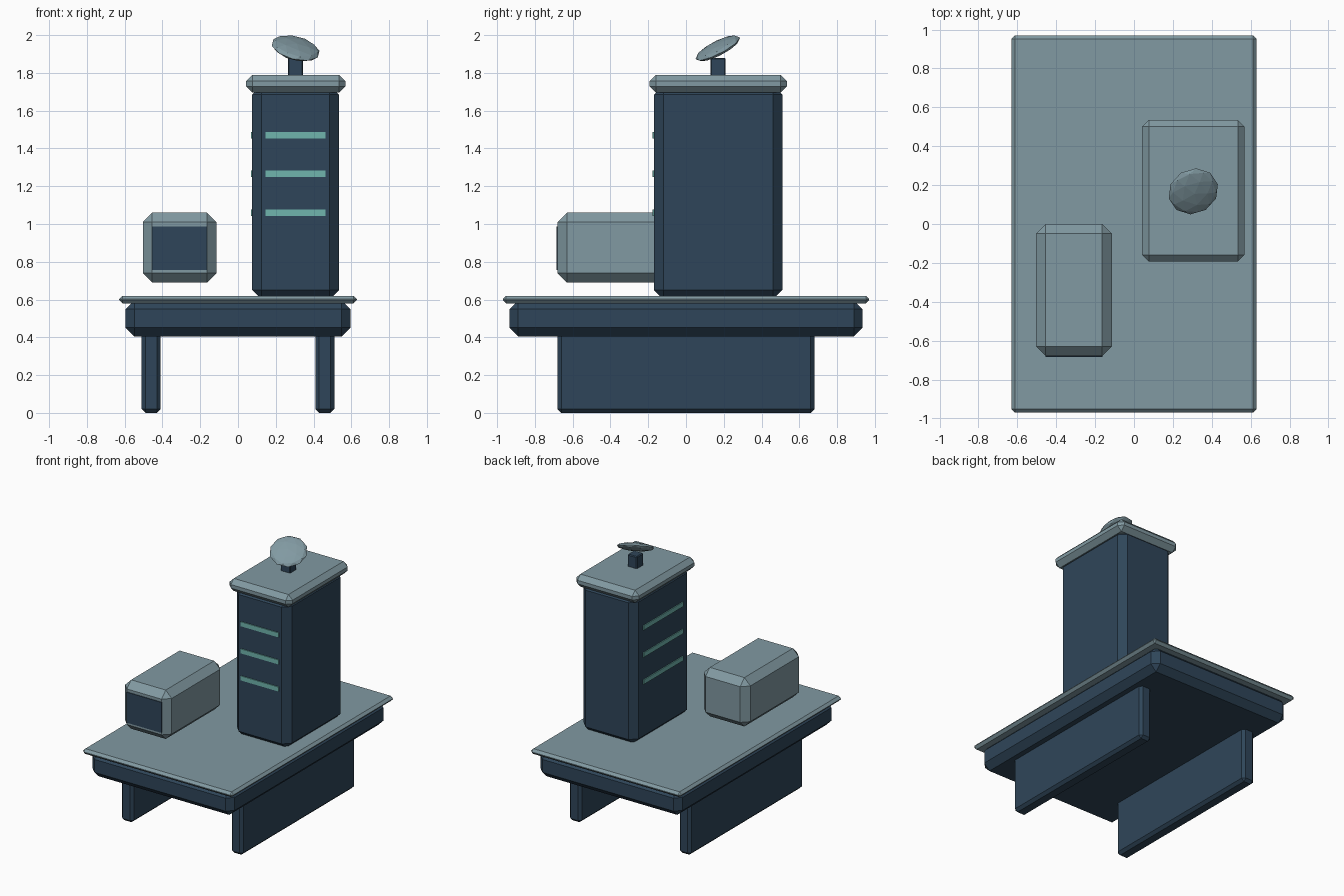
import bpy, bmesh
from mathutils import Vector

if "Cube" in bpy.data.objects:
    bpy.data.objects.remove(bpy.data.objects["Cube"])


def material(name, rgb):
    m = bpy.data.materials.new(name)
    m.diffuse_color = (*rgb, 1)
    m.use_nodes = True
    m.node_tree.nodes["Principled BSDF"].inputs["Base Color"].default_value = m.diffuse_color
    return m


NAVY = material("navy", (0.028, 0.06, 0.1))
STEEL = material("steel", (0.22, 0.32, 0.36))
TEAL = material("teal_glow", (0.16, 0.46, 0.42))


def box(name, x, y, z, mat, bevel=0.0):
    """Box from (min, max) ranges, with an optional flat chamfer on all edges."""
    lo, hi = Vector((x[0], y[0], z[0])), Vector((x[1], y[1], z[1]))
    mesh = bpy.data.meshes.new(name)
    bm = bmesh.new()
    bmesh.ops.create_cube(bm, size=1)
    bmesh.ops.scale(bm, vec=hi - lo, verts=bm.verts)
    if bevel:
        bmesh.ops.bevel(bm, geom=bm.edges[:], offset=bevel, segments=1,
                        affect='EDGES', profile=0.5)
    bm.to_mesh(mesh)
    bm.free()
    mesh.materials.append(mat)
    ob = bpy.data.objects.new(name, mesh)
    ob.location = (lo + hi) / 2
    bpy.context.collection.objects.link(ob)
    return ob


# Platform: two slab legs, thick base and thin deck
for side, x in (("left", (-0.51, -0.41)), ("right", (0.41, 0.51))):
    box(f"{side}_leg", x, (-0.68, 0.68), (0, 0.44), NAVY, 0.02)
box("platform_base", (-0.595, 0.595), (-0.935, 0.935), (0.405, 0.595), NAVY, 0.046)
box("deck", (-0.63, 0.63), (-0.97, 0.97), (0.58, 0.62), STEEL, 0.018)

# Tower with overhanging roof
box("tower", (0.075, 0.535), (-0.17, 0.51), (0.60, 1.735), NAVY, 0.05)
box("tower_roof", (0.042, 0.568), (-0.193, 0.535), (1.695, 1.79), STEEL, 0.034)

# Light strips on the front and left faces
for i, z in enumerate((1.06, 1.265, 1.47), 1):
    h = (z - 0.017, z + 0.017)
    box(f"front_light_{i}", (0.146, 0.464), (-0.177, -0.15), h, TEAL)
    box(f"left_light_{i}", (0.068, 0.095), (-0.068, 0.408), h, TEAL)

# Hovering pod with a dark front panel
box("pod", (-0.504, -0.114), (-0.68, 0.0), (0.69, 1.06), STEEL, 0.05)
box("pod_front_panel", (-0.455, -0.163), (-0.685, -0.66), (0.757, 0.988), NAVY)

# Mast and tilted lens-shaped dish
box("mast", (0.265, 0.345), (0.13, 0.21), (1.77, 1.88), NAVY, 0.006)
bpy.ops.mesh.primitive_ico_sphere_add(subdivisions=2, radius=0.132,
                                      location=(0.305, 0.168, 1.93),
                                      rotation=(0.46, 0.25, 0))
dish = bpy.context.object
dish.name = "dish"
dish.scale = (1, 1, 0.22)
dish.data.materials.append(STEEL)
